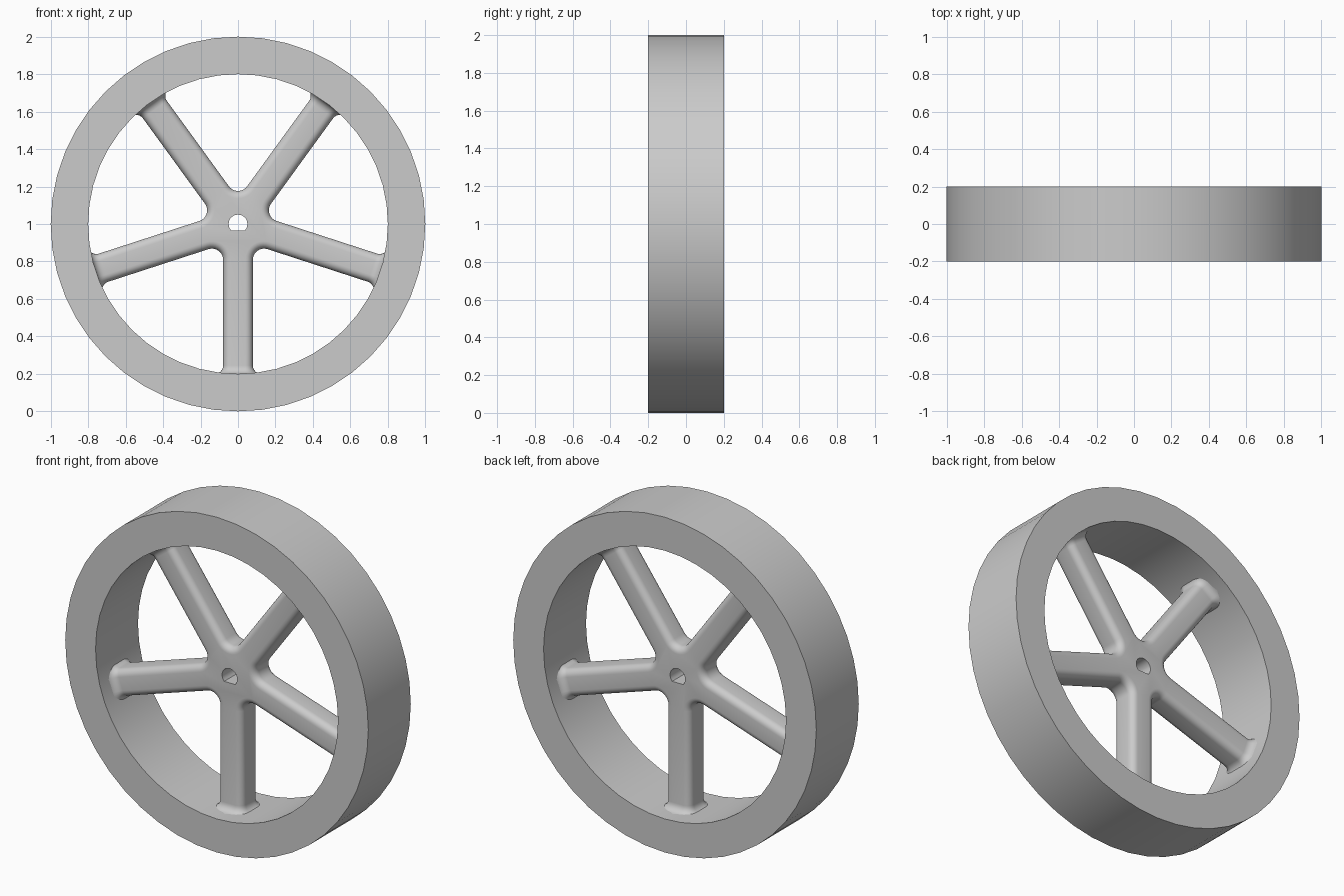
import bpy, bmesh
from math import sin, cos, tan, pi, radians, asin
from mathutils import Vector

cube = bpy.data.objects.get("Cube")
if cube:
    bpy.data.objects.remove(cube, do_unlink=True)

# Single grey material
grey = bpy.data.materials.new("light_grey")
grey.use_nodes = True
colour = (0.6, 0.6, 0.6, 1)
grey.diffuse_color = colour
grey.node_tree.nodes["Principled BSDF"].inputs["Base Color"].default_value = colour

AXLE_Z = 1.0
OUTER, INNER, HALF_RIM = 1.0, 0.8, 0.2
SEGMENTS = 48
SPOKES = 5
STEP = 2 * pi / SPOKES
HALF = 0.079        # half width and half depth of a spoke
ROUND = 0.04        # rounding of the spoke edges
HUB_FILLET = 0.06
RIM_FILLET = 0.045
HOLE, HOLE_FLAT = 0.05, -0.035


def make_object(name, bm):
    bmesh.ops.recalc_face_normals(bm, faces=bm.faces)
    mesh = bpy.data.meshes.new(name)
    bm.to_mesh(mesh)
    bm.free()
    mesh.materials.append(grey)
    obj = bpy.data.objects.new(name, mesh)
    bpy.context.collection.objects.link(obj)
    return obj


def select_only(obj):
    bpy.ops.object.select_all(action='DESELECT')
    obj.select_set(True)
    bpy.context.view_layer.objects.active = obj


def bridge(bm, a, b):
    n = len(a)
    for i in range(n):
        j = (i + 1) % n
        bm.faces.new((a[i], a[j], b[j], b[i]))


def polar(radius, angle):
    return Vector((cos(angle), sin(angle))) * radius


# Rim: rectangular section swept around the axle
bm = bmesh.new()
corners = [(OUTER, -HALF_RIM), (OUTER, HALF_RIM), (INNER, HALF_RIM), (INNER, -HALF_RIM)]
rings = []
for radius, y in corners:
    points = [polar(radius, 2 * pi * i / SEGMENTS) for i in range(SEGMENTS)]
    rings.append([bm.verts.new((p.x, y, p.y + AXLE_Z)) for p in points])
for i in range(4):
    bridge(bm, rings[i], rings[(i + 1) % 4])
rim = make_object("rim", bm)

# Stations along a spoke: (distance from axle, flare of the section)
stations = [((HALF + HUB_FILLET) / tan(STEP / 2), 0)]
for i in range(7):
    b = pi / 2 * i / 6
    stations.append((INNER - RIM_FILLET * (1 - sin(b)), RIM_FILLET * (1 - cos(b))))
stations.append((INNER + 0.02, RIM_FILLET))
COUNT = len(stations)
ARC = 10


def star_layer(bm, a, side):
    """One closed outline of the spokes, at angle a of the edge rounding."""
    core = HALF - ROUND
    loop = []

    def add(p, flare):
        y = side * core + (ROUND + flare) * sin(a)
        loop.append(bm.verts.new((p.x, y, p.y + AXLE_Z)))

    for k in range(SPOKES):
        theta = -pi / 2 + k * STEP
        along, across = polar(1, theta), polar(1, theta + pi / 2)
        for s, flare in stations:
            add(along * s - across * (core + (ROUND + flare) * cos(a)), flare)
        for s, flare in reversed(stations):
            add(along * s + across * (core + (ROUND + flare) * cos(a)), flare)
        # Concave fillet to the next spoke
        centre = polar((HALF + HUB_FILLET) / sin(STEP / 2), theta + STEP / 2)
        radius = HUB_FILLET + ROUND * (1 - cos(a))
        for i in range(1, ARC):
            add(centre + polar(radius, theta - pi / 2 - (pi - STEP) * i / ARC), 0)
    return loop


# Hub and spokes: stacked outlines, closed front and back
bm = bmesh.new()
layers = [star_layer(bm, -pi / 2 * (1 - i / 6), -1) for i in range(7)]
layers += [star_layer(bm, pi / 2 * i / 6, 1) for i in range(7)]
for lower, upper in zip(layers, layers[1:]):
    bridge(bm, lower, upper)
period = 2 * COUNT + ARC - 1
for loop in (layers[0], layers[-1]):
    hub = []
    for k in range(SPOKES):
        part = loop[k * period:(k + 1) * period]
        for i in range(COUNT - 1):
            opposite = 2 * COUNT - 1 - i
            bm.faces.new((part[i], part[i + 1], part[opposite - 1], part[opposite]))
        hub += [part[0]] + part[2 * COUNT - 1:]
    bm.faces.new(hub)
spokes = make_object("hub_and_spokes", bm)

# D-shaped axle hole
bm = bmesh.new()
start = asin(HOLE_FLAT / HOLE)
sweep = pi - 2 * start
outline = [polar(HOLE, start + sweep * i / 24) for i in range(25)]
ends = [[bm.verts.new((p.x, y, p.y + AXLE_Z)) for p in outline] for y in (-0.3, 0.3)]
bridge(bm, *ends)
for end in ends:
    bm.faces.new(end)
cutter = make_object("axle_hole_cutter", bm)
cutter.hide_render = True
cut = spokes.modifiers.new("axle_hole", 'BOOLEAN')
cut.operation = 'DIFFERENCE'
cut.solver = 'EXACT'
cut.object = cutter
select_only(spokes)
bpy.ops.object.modifier_apply(modifier=cut.name)
bpy.data.objects.remove(cutter, do_unlink=True)

for obj in (rim, spokes):
    select_only(obj)
    bpy.ops.object.shade_smooth_by_angle(angle=radians(30))
